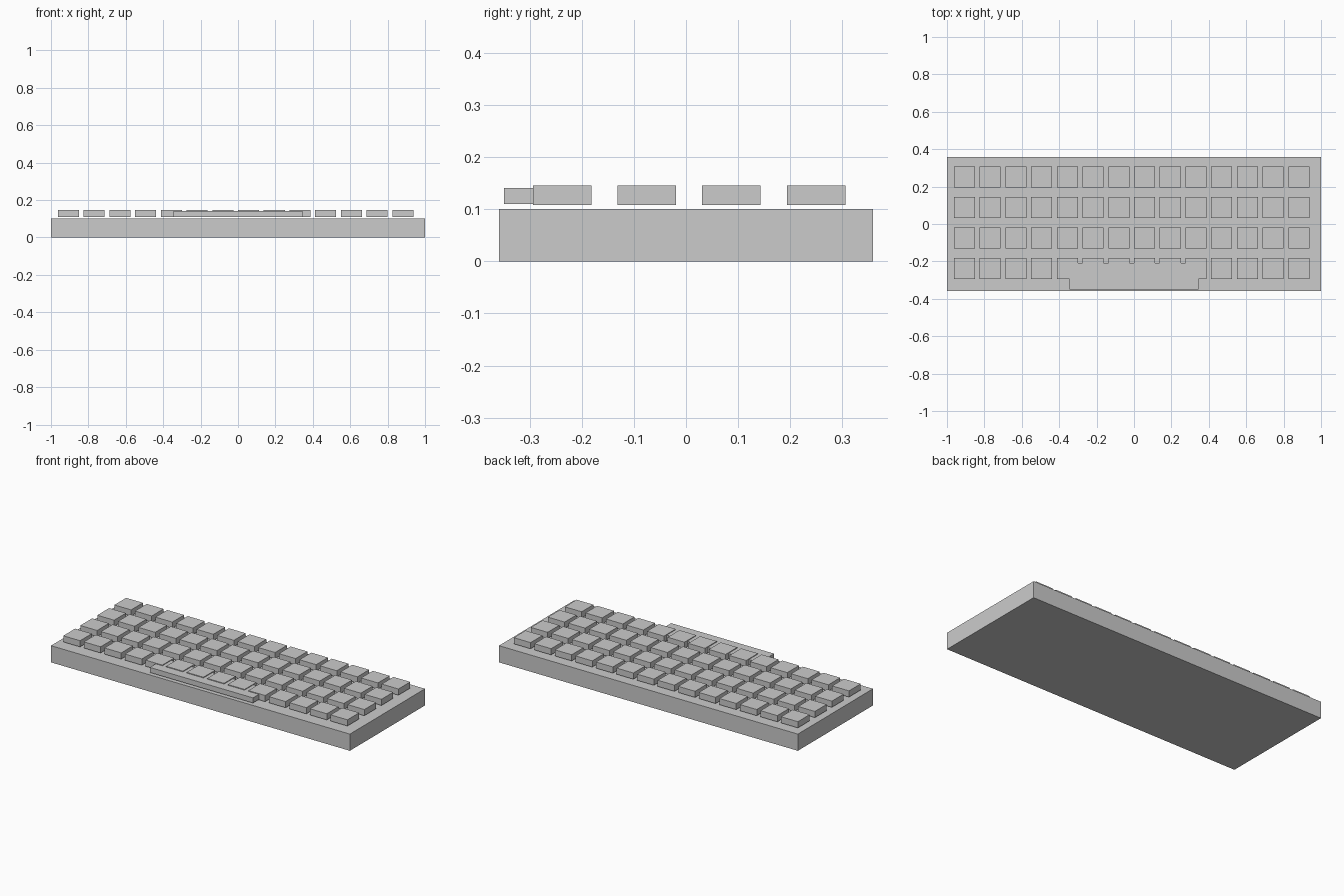
import bpy

if "Cube" in bpy.data.objects:
    bpy.data.objects.remove(bpy.data.objects["Cube"])

def box(name, x, y, z):
    """Box from (min, max) ranges on each axis."""
    bpy.ops.mesh.primitive_cube_add(size=1, location=[(a + b) / 2 for a, b in (x, y, z)])
    ob = bpy.context.object
    ob.name = name
    ob.scale = [b - a for a, b in (x, y, z)]
    bpy.ops.object.transform_apply(location=False, rotation=False, scale=True)
    return ob

# Case
box("case", (-1, 1), (-0.359, 0.359), (0, 0.101))

# Key grid, floating just above the case
HALF = 0.0562
key_mesh = None
for row in range(4):
    for col in range(14):
        x, y = -0.907 + col * 0.1376, -0.238 + row * 0.1627
        name = f"key_row{row + 1}_col{col + 1}"
        if key_mesh is None:
            key = box(name, (x - HALF, x + HALF), (y - HALF, y + HALF), (0.1085, 0.146))
            key_mesh = key.data
        else:
            key = bpy.data.objects.new(name, key_mesh)
            key.location = (x, y, 0.12725)
            bpy.context.collection.objects.link(key)

# Space bar, slightly lower and overlapping the front row
box("space_bar", (-0.345, 0.345), (-0.35, -0.209), (0.1105, 0.1415))
